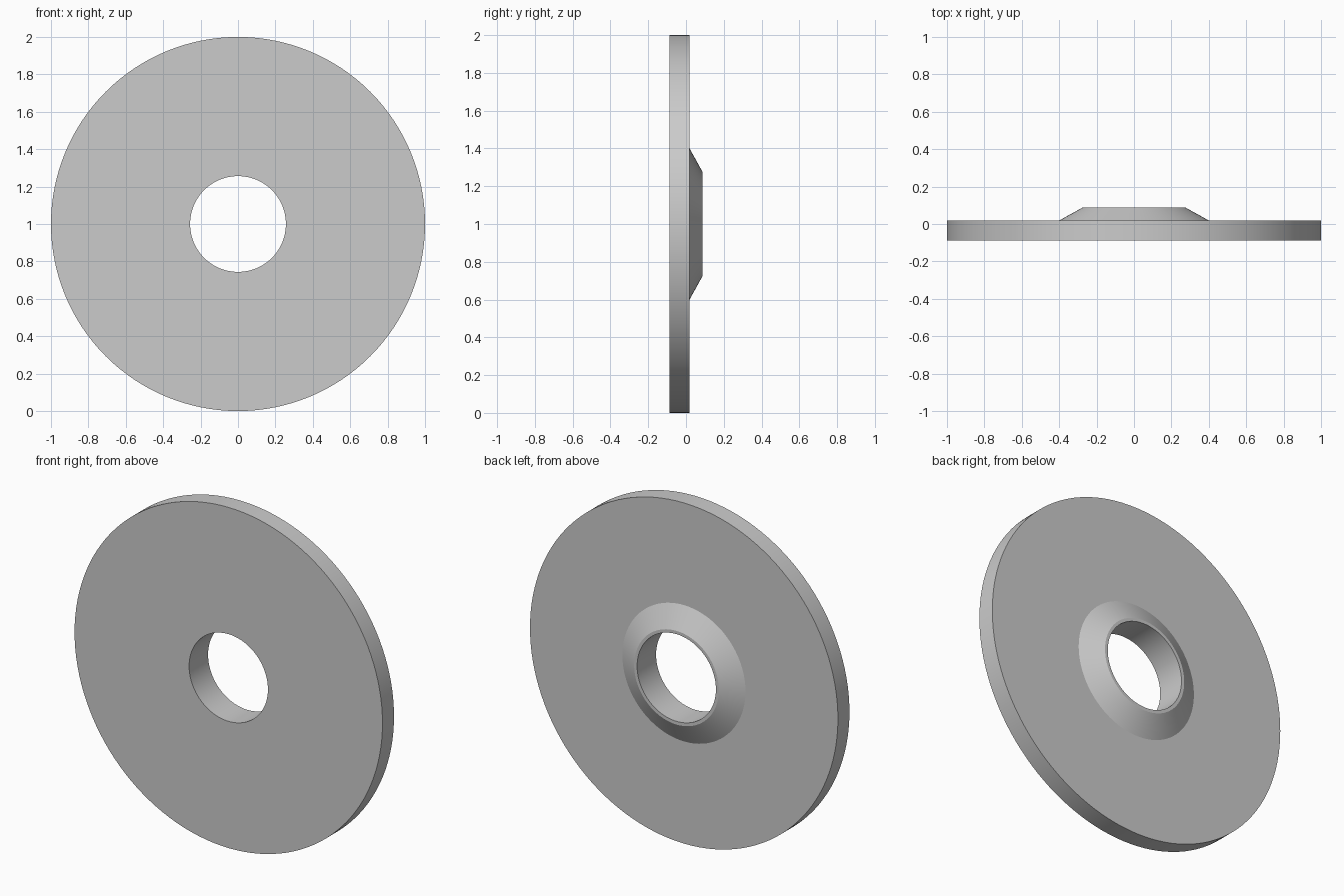
import bpy
import bmesh
import math
from mathutils import Matrix, Vector

cube = bpy.data.objects.get("Cube")
if cube:
    bpy.data.objects.remove(cube, do_unlink=True)

SEGMENTS = 128
GREY = (0.6, 0.6, 0.6, 1.0)

material = bpy.data.materials.new("plain grey")
material.use_nodes = True
material.diffuse_color = GREY
material.node_tree.nodes["Principled BSDF"].inputs["Base Color"].default_value = GREY

# Cross-section as (radius, y): flat disc with a tapered hub around the bore
profile = [(0.256, -0.088), (1.0, -0.088), (1.0, 0.019),
           (0.4, 0.019), (0.275, 0.088), (0.256, 0.088)]

bm = bmesh.new()
verts = [bm.verts.new((r, y, 0)) for r, y in profile]
edges = [bm.edges.new((a, b)) for a, b in zip(verts, verts[1:] + verts[:1])]
bmesh.ops.spin(bm, geom=verts + edges, cent=(0, 0, 0), axis=(0, 1, 0),
               angle=math.tau, steps=SEGMENTS, use_merge=True)
bmesh.ops.remove_doubles(bm, verts=bm.verts, dist=0.0001)
bmesh.ops.recalc_face_normals(bm, faces=bm.faces)
bmesh.ops.transform(bm, matrix=Matrix.Translation(Vector((0, 0, 1))), verts=bm.verts)

mesh = bpy.data.meshes.new("hubbed_disc")
bm.to_mesh(mesh)
bm.free()
mesh.materials.append(material)
disc = bpy.data.objects.new("hubbed_disc", mesh)
bpy.context.collection.objects.link(disc)

# Smooth round walls with crisp rims
bpy.ops.object.select_all(action="DESELECT")
disc.select_set(True)
bpy.context.view_layer.objects.active = disc
bpy.ops.object.shade_smooth_by_angle(angle=math.radians(25))
